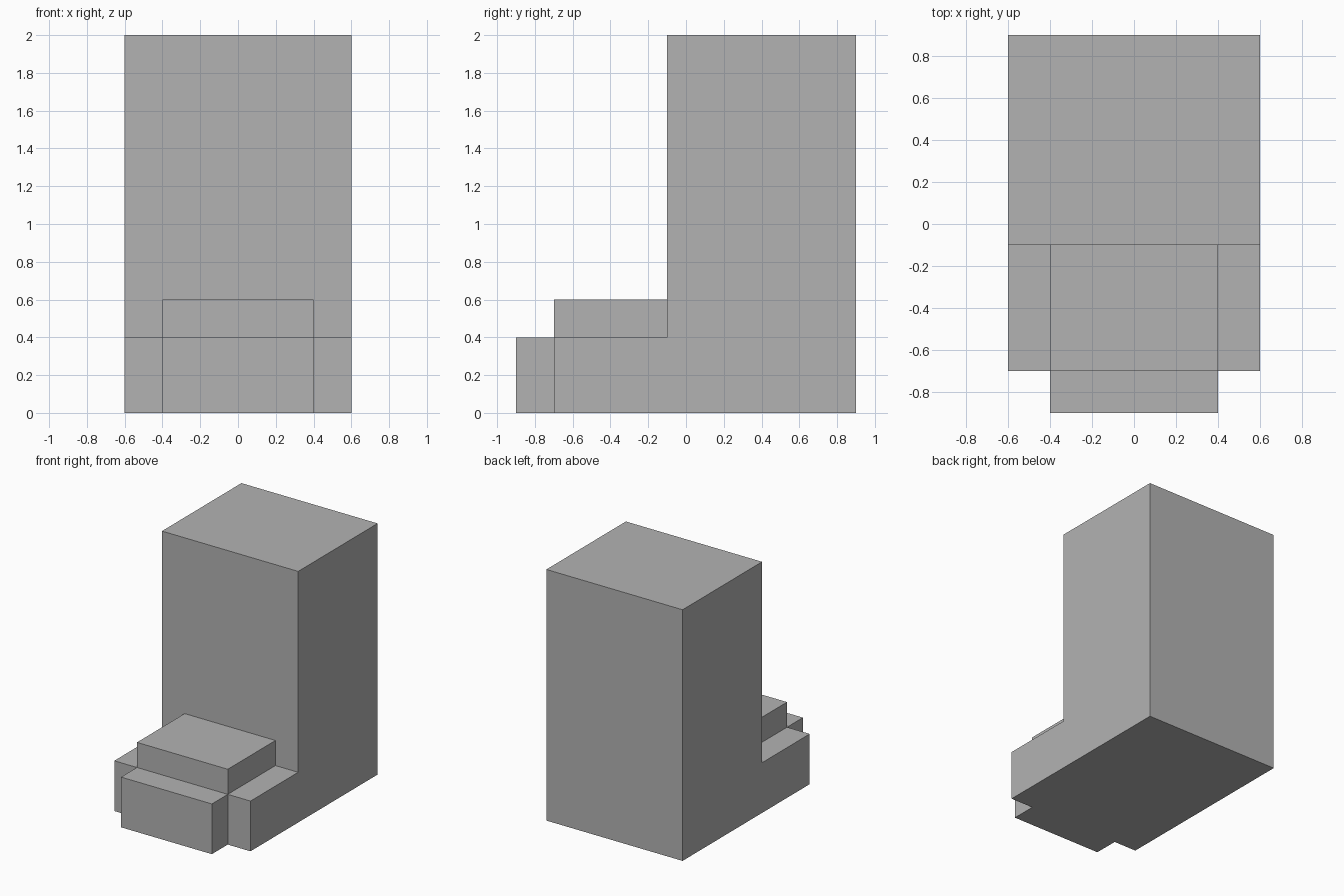
import bpy
import bmesh

cube = bpy.data.objects.get("Cube")
if cube:
    bpy.data.objects.remove(cube, do_unlink=True)

grey = bpy.data.materials.new("plain_grey")
grey.use_nodes = True
colour = (0.45, 0.45, 0.45, 1)
grey.diffuse_color = colour
grey.node_tree.nodes["Principled BSDF"].inputs["Base Color"].default_value = colour


def extrude_profile(name, profile, half_width):
    """Extrude a (y, z) side profile across x, centred on x = 0."""
    bm = bmesh.new()
    face = bm.faces.new([bm.verts.new((-half_width, y, z)) for y, z in profile])
    result = bmesh.ops.extrude_face_region(bm, geom=[face])
    moved = [v for v in result["geom"] if isinstance(v, bmesh.types.BMVert)]
    bmesh.ops.translate(bm, verts=moved, vec=(2 * half_width, 0, 0))
    bmesh.ops.recalc_face_normals(bm, faces=bm.faces)
    mesh = bpy.data.meshes.new(name)
    bm.to_mesh(mesh)
    bm.free()
    mesh.materials.append(grey)
    obj = bpy.data.objects.new(name, mesh)
    bpy.context.collection.objects.link(obj)
    return obj


def block(name, y0, y1, z0, z1, half_width):
    return extrude_profile(name, [(y0, z0), (y1, z0), (y1, z1), (y0, z1)], half_width)


# Tall tower and low base in one L-shaped side profile
extrude_profile("tower_and_base", [(-0.7, 0), (0.9, 0), (0.9, 2), (-0.1, 2),
                                   (-0.1, 0.4), (-0.7, 0.4)], 0.6)

# Raised platform on the base, against the tower
block("raised_platform", -0.7, -0.1, 0.4, 0.6, 0.4)

# Step at the front of the base
block("front_step", -0.9, -0.7, 0, 0.4, 0.4)
